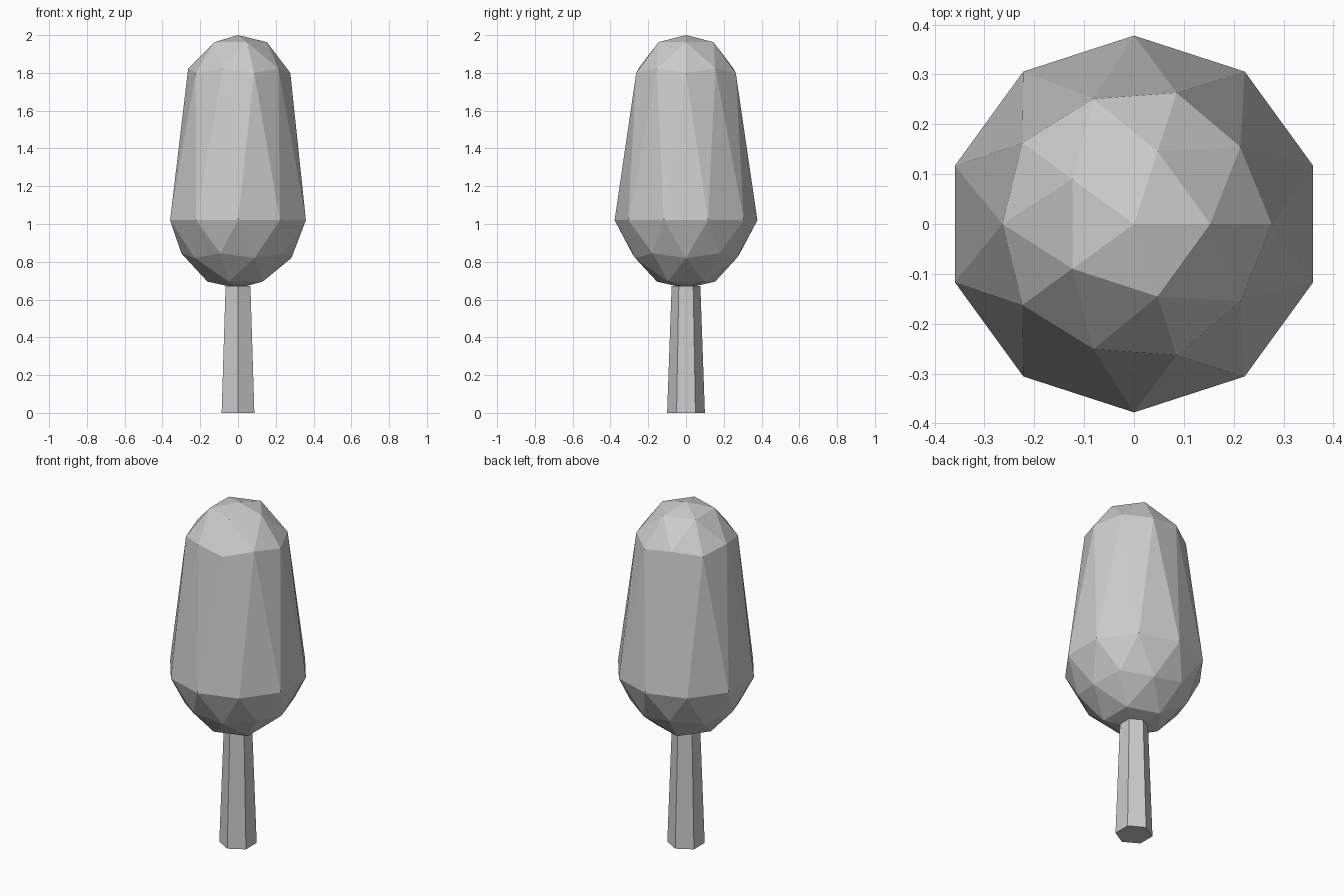
import bpy
import bmesh
from math import pi

cube = bpy.data.objects.get("Cube")
if cube:
    bpy.data.objects.remove(cube, do_unlink=True)

# One flat grey for the whole tree
grey = bpy.data.materials.new("light_grey")
grey.use_nodes = True
color = (0.6, 0.6, 0.6, 1.0)
grey.diffuse_color = color
grey.node_tree.nodes["Principled BSDF"].inputs["Base Color"].default_value = color


def finish(bm, name):
    bmesh.ops.recalc_face_normals(bm, faces=bm.faces)
    mesh = bpy.data.meshes.new(name)
    bm.to_mesh(mesh)
    bm.free()
    mesh.materials.append(grey)
    obj = bpy.data.objects.new(name, mesh)
    bpy.context.collection.objects.link(obj)
    return obj


# Foliage: low-poly icosphere, each ring moved to its own (height, radius)
RINGS = {
    1.00: (2.0, 0.0),
    0.85: (1.963, 0.153),
    0.53: (1.823, 0.264),
    0.45: (1.80, 0.277),
    0.00: (1.02, 0.378),
    -0.45: (0.845, 0.30),
    -0.53: (0.82, 0.283),
    -0.85: (0.695, 0.162),
    -1.00: (0.66, 0.0),
}
bm = bmesh.new()
bmesh.ops.create_icosphere(bm, subdivisions=2, radius=1)
for v in bm.verts:
    level = min(RINGS, key=lambda k: abs(k - v.co.z))
    height, radius = RINGS[level]
    flat = v.co.xy.length
    scale = radius / flat if flat > 0.01 else 0
    v.co = (v.co.x * scale, v.co.y * scale, height)
finish(bm, "foliage")

# Trunk: tapered hexagon with corners towards front and back
bm = bmesh.new()
bmesh.ops.create_cone(bm, cap_ends=True, segments=6, radius1=0.1,
                      radius2=0.076, depth=0.672)
front = max(bm.verts, key=lambda v: v.co.y)
if abs(front.co.x) > 0.01:
    for v in bm.verts:
        v.co.x, v.co.y = -v.co.y, v.co.x
for v in bm.verts:
    v.co.z += 0.336
finish(bm, "trunk")
